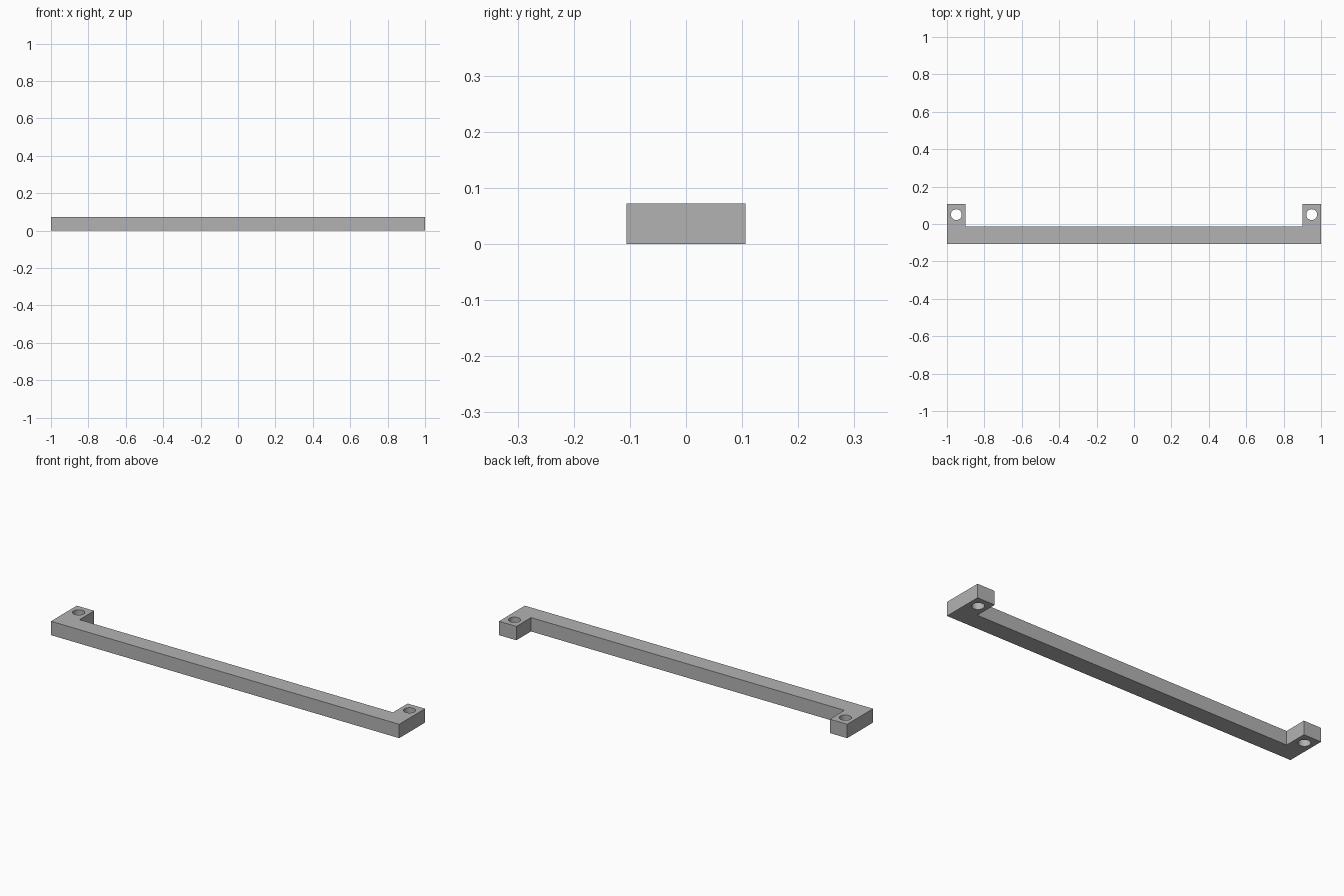
import bpy
import bmesh
from math import radians

HEIGHT = 0.072
BACK, FRONT, INNER = 0.106, -0.106, -0.014
LEG_X = 0.9
HOLE_X, HOLE_Y, HOLE_RADIUS = 0.95, 0.05, 0.029

cube = bpy.data.objects.get("Cube")
if cube:
    bpy.data.objects.remove(cube, do_unlink=True)

# Plain grey finish
grey = bpy.data.materials.new("plain_grey")
grey.use_nodes = True
colour = (0.45, 0.45, 0.45, 1)
grey.diffuse_color = colour
grey.node_tree.nodes["Principled BSDF"].inputs["Base Color"].default_value = colour

# Handle body: mirrored half outline, extruded upward
right_half = [(1, FRONT), (1, BACK), (LEG_X, BACK), (LEG_X, INNER)]
outline = right_half + [(-x, y) for x, y in reversed(right_half)]
bm = bmesh.new()
base = bm.faces.new([bm.verts.new((x, y, 0)) for x, y in outline])
top = bmesh.ops.extrude_face_region(bm, geom=[base])["geom"]
bmesh.ops.translate(bm, vec=(0, 0, HEIGHT),
                    verts=[v for v in top if isinstance(v, bmesh.types.BMVert)])
bmesh.ops.recalc_face_normals(bm, faces=bm.faces)
mesh = bpy.data.meshes.new("handle_bar")
bm.to_mesh(mesh)
bm.free()
mesh.materials.append(grey)
handle = bpy.data.objects.new("handle_bar", mesh)
bpy.context.collection.objects.link(handle)

# Screw holes through both legs
cutters = []
for side, sign in (("left", 1), ("right", -1)):
    bpy.ops.mesh.primitive_cylinder_add(
        vertices=32, radius=HOLE_RADIUS, depth=HEIGHT * 3,
        location=(sign * HOLE_X, HOLE_Y, HEIGHT / 2))
    cutter = bpy.context.object
    cutter.name = side + "_hole_cutter"
    cutter.data.materials.append(grey)
    cutter.hide_render = True
    cutters.append(cutter)

bpy.ops.object.select_all(action="DESELECT")
handle.select_set(True)
bpy.context.view_layer.objects.active = handle
for cutter in cutters:
    cut = handle.modifiers.new(cutter.name, "BOOLEAN")
    cut.operation = "DIFFERENCE"
    cut.solver = "EXACT"
    cut.object = cutter
    bpy.ops.object.modifier_apply(modifier=cut.name)
for cutter in cutters:
    bpy.data.objects.remove(cutter, do_unlink=True)

# Smooth hole walls, crisp outer edges
bpy.ops.object.shade_smooth_by_angle(angle=radians(30))
